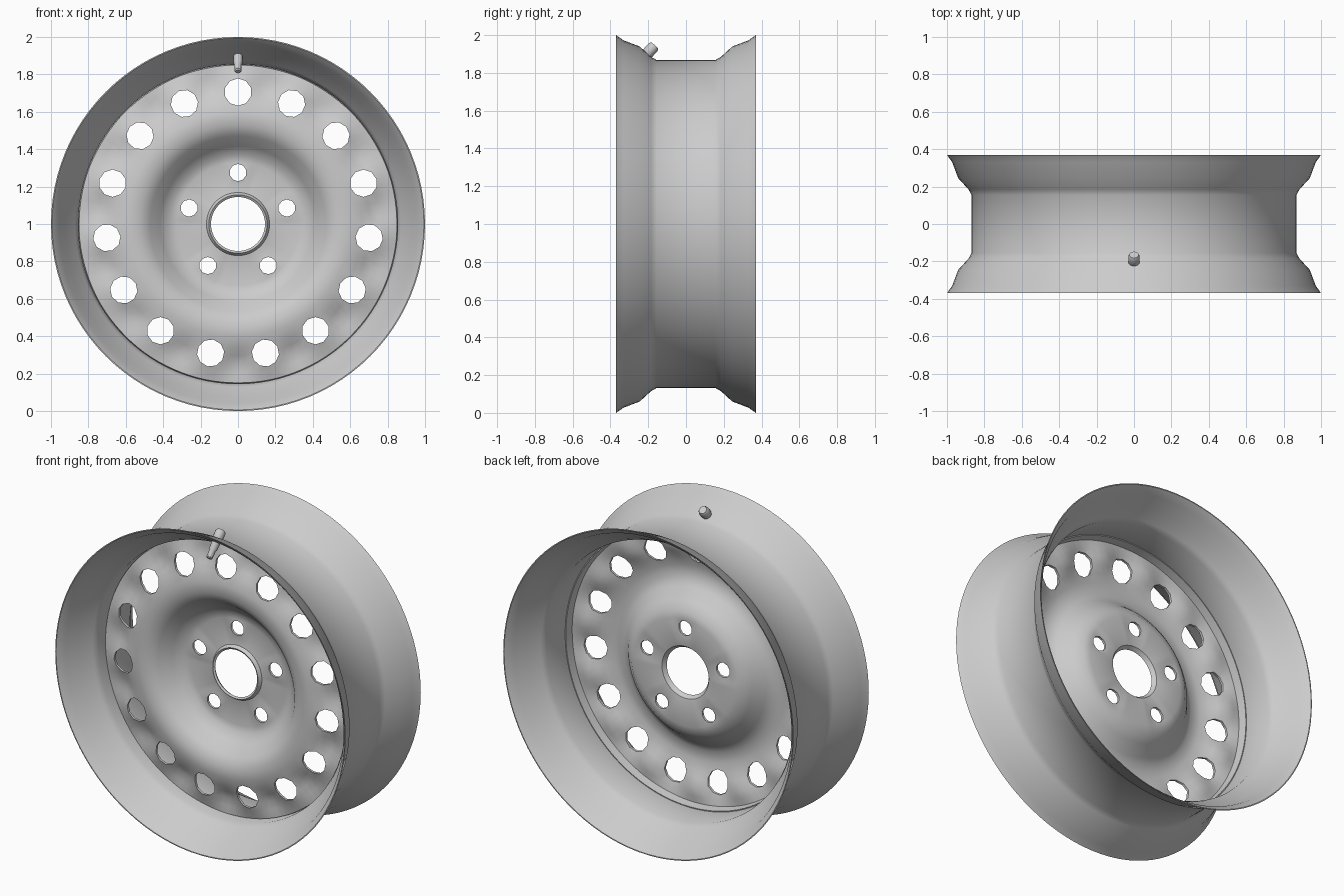
import bpy, bmesh, math
from mathutils import Vector, Matrix

if "Cube" in bpy.data.objects:
    bpy.data.objects.remove(bpy.data.objects["Cube"])

CENTRE = Vector((0, 0, 1))


def add_object(name, bm):
    bmesh.ops.recalc_face_normals(bm, faces=bm.faces)
    mesh = bpy.data.meshes.new(name)
    bm.to_mesh(mesh)
    bm.free()
    obj = bpy.data.objects.new(name, mesh)
    bpy.context.collection.objects.link(obj)
    return obj


def smooth(obj, angle):
    bpy.ops.object.select_all(action='DESELECT')
    obj.select_set(True)
    bpy.context.view_layer.objects.active = obj
    bpy.ops.object.shade_smooth_by_angle(angle=math.radians(angle))


def lathe(name, profile, n, closed=False, shape=None, caps=False):
    """Revolve (radius, y) points around the y axis; shape offsets y."""
    bm = bmesh.new()
    rings = []
    for r, y in profile:
        ring = []
        for i in range(n):
            a = math.tau * i / n
            dy = shape(r, a) if shape else 0
            ring.append(bm.verts.new((r * math.sin(a), y + dy, r * math.cos(a))))
        rings.append(ring)
    pairs = list(zip(rings, rings[1:]))
    if closed:
        pairs.append((rings[-1], rings[0]))
    for p, q in pairs:
        for i in range(n):
            j = (i + 1) % n
            bm.faces.new((p[i], p[j], q[j], q[i]))
    if caps:
        bm.faces.new(rings[0])
        bm.faces.new(rings[-1])
    return add_object(name, bm)


# Rim barrel: flared on both sides with a flat well, thin wall
half = [(1.0, 0.37), (0.972, 0.33), (0.94, 0.245), (0.885, 0.185), (0.868, 0.155)]
outer = [(r, -y) for r, y in half] + half[::-1]
inner = [(r - (0.006 if abs(y) > 0.36 else 0.014), y) for r, y in outer]
rim = lathe("rim_barrel", outer + inner[::-1], 96, closed=True)
rim.location = CENTRE
smooth(rim, 35)


# Wheel disc: dished hub, raised ring, scalloped edge around the vents
def scallop(r, a):
    w = max(0, 1 - abs(r - 0.745) / 0.09)
    boss = max(0, 1 - abs(r - 0.27) / 0.08) * max(0, math.cos(5 * a))
    return -0.022 * w * math.cos(15 * a) - 0.012 * boss


disc_profile = [(0.15, -0.022), (0.165, 0.0), (0.21, 0.008), (0.27, 0.008),
                (0.33, 0.006), (0.37, -0.002), (0.42, -0.045), (0.475, -0.11),
                (0.53, -0.145), (0.60, -0.143), (0.66, -0.125), (0.70, -0.112),
                (0.75, -0.098), (0.80, -0.09), (0.845, -0.085), (0.855, -0.03)]
disc = lathe("wheel_disc", disc_profile, 120, shape=scallop)
disc.location = CENTRE

# Cutters for 15 vents and 5 bolt holes
bm = bmesh.new()
for count, ring_r, hole_r, sides in ((15, 0.705, 0.073, 10), (5, 0.275, 0.046, 10)):
    for k in range(count):
        a = math.tau * k / count
        m = (Matrix.Translation((ring_r * math.sin(a), 0, ring_r * math.cos(a)))
             @ Matrix.Rotation(a, 4, 'Y') @ Matrix.Rotation(math.pi / 2, 4, 'X'))
        bmesh.ops.create_cone(bm, cap_ends=True, segments=sides, radius1=hole_r,
                              radius2=hole_r, depth=0.8, matrix=m)
cutter = add_object("hole_cutter", bm)
cutter.location = CENTRE
cutter.hide_render = True

solid = disc.modifiers.new("thickness", 'SOLIDIFY')
solid.thickness = 0.014
solid.offset = 0
cut = disc.modifiers.new("holes", 'BOOLEAN')
cut.operation = 'DIFFERENCE'
cut.solver = 'EXACT'
cut.object = cutter
bpy.context.view_layer.update()
evaluated = disc.evaluated_get(bpy.context.evaluated_depsgraph_get())
mesh = bpy.data.meshes.new_from_object(evaluated)
disc.modifiers.clear()
disc.data = mesh
bpy.data.objects.remove(cutter)
smooth(disc, 40)

# Valve stem: slanted through the barrel, thick outer head
stem_profile = [(0.014, 0.0), (0.019, 0.006), (0.019, 0.05), (0.024, 0.06),
                (0.026, 0.11), (0.031, 0.125), (0.031, 0.165), (0.024, 0.178)]
stem = lathe("valve_stem", stem_profile, 10, caps=True)
start, end = Vector((0, -0.285, 1.815)), Vector((0, -0.17, 1.94))
stem.location = start
stem.rotation_euler = (math.atan2(end.z - start.z, end.y - start.y), 0, 0)
smooth(stem, 35)
